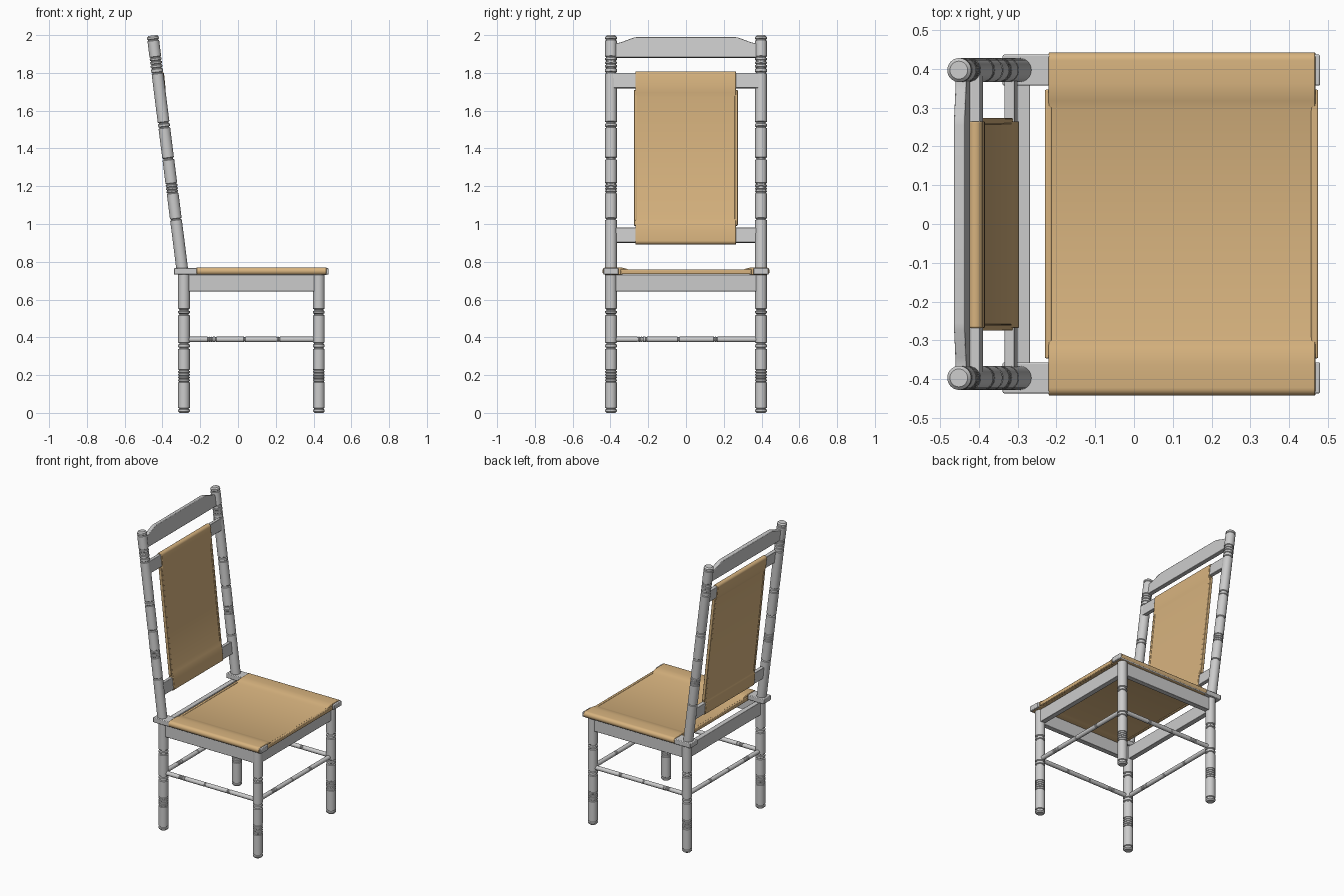
import bpy, bmesh, math
from mathutils import Vector, Matrix

if "Cube" in bpy.data.objects:
    bpy.data.objects.remove(bpy.data.objects["Cube"])

tan = bpy.data.materials.new("tan_fabric")
tan.diffuse_color = (0.68, 0.45, 0.21, 1)
tan.use_nodes = True
tan.node_tree.nodes["Principled BSDF"].inputs["Base Color"].default_value = tan.diffuse_color


def finish(bm, name, matrix=None, mat=None, bevel=0):
    bmesh.ops.recalc_face_normals(bm, faces=bm.faces)
    me = bpy.data.meshes.new(name)
    bm.to_mesh(me)
    bm.free()
    ob = bpy.data.objects.new(name, me)
    bpy.context.collection.objects.link(ob)
    if matrix:
        ob.matrix_world = matrix
    if mat:
        me.materials.append(mat)
    if bevel:
        m = ob.modifiers.new("bevel", 'BEVEL')
        m.width, m.segments, m.limit_method = bevel, 2, 'ANGLE'
    bpy.ops.object.select_all(action='DESELECT')
    ob.select_set(True)
    bpy.context.view_layer.objects.active = ob
    bpy.ops.object.shade_smooth_by_angle(angle=math.radians(32))
    return ob


def prism(name, pts, x0, x1, matrix=None, mat=None, bevel=0.003):
    """Closed (y, z) profile extruded along local x."""
    bm = bmesh.new()
    f = bm.faces.new([bm.verts.new((x0, y, z)) for y, z in pts])
    new = bmesh.ops.extrude_face_region(bm, geom=[f])["geom"]
    bmesh.ops.translate(bm, vec=(x1 - x0, 0, 0),
                        verts=[v for v in new if isinstance(v, bmesh.types.BMVert)])
    return finish(bm, name, matrix, mat, bevel)


def box(name, x, y, z, matrix=None, mat=None, bevel=0.003):
    pts = [(y[0], z[0]), (y[1], z[0]), (y[1], z[1]), (y[0], z[1])]
    return prism(name, pts, x[0], x[1], matrix, mat, bevel)


def turned(name, p0, p1, r, cuts, ends=(0, 0), sides=32):
    """Turned rod; cuts are (fraction, half width, depth); ends are rounded off."""
    p0, p1 = Vector(p0), Vector(p1)
    length = (p1 - p0).length
    prof = [(r - ends[0], 0), (r, ends[0])]
    for t, w, d in cuts:
        c = t * length
        prof += [(r, c - w), (r - d, c - w * .4), (r - d, c + w * .4), (r, c + w)]
    prof += [(r, length - ends[1]), (r - ends[1], length)]
    bm = bmesh.new()
    rings = []
    for rad, z in prof:
        rings.append([bm.verts.new((rad * math.cos(a), rad * math.sin(a), z))
                      for a in (2 * math.pi * i / sides for i in range(sides))])
    for a, b in zip(rings, rings[1:]):
        for i in range(sides):
            j = (i + 1) % sides
            bm.faces.new((a[i], a[j], b[j], b[i]))
    bm.faces.new(rings[0])
    bm.faces.new(rings[-1])
    bmesh.ops.remove_doubles(bm, verts=bm.verts, dist=1e-5)
    rot = (p1 - p0).to_track_quat('Z', 'Y').to_matrix().to_4x4()
    return finish(bm, name, Matrix.Translation(p0) @ rot)


def sling(name, half, roll, t, mid, off, x0, x1, matrix):
    """Fabric sheet wrapped in a fat roll at both ends, thin in the middle."""
    top = [(half - roll - .05, off + mid), (half - roll - .025, (off + mid + t) / 2 + .001),
           (half - roll, t - .001), (half - roll + .02, t)]
    bend = [(half - t + t * math.sin(a), t * math.cos(a))
            for a in (math.pi * i / 10 for i in range(11))]
    low = [(half - roll + .01, -t), (half - roll - .005, (off - mid - t) / 2),
           (half - roll - .02, off - mid)]
    right = top + bend + low
    left = [(-y, z) for y, z in reversed(right)]
    return prism(name, right + left, x0, x1, matrix, tan, .003)


LX, LY = (-.286, .428), .397      # leg positions
POST0, POST1 = Vector((-.294, 0, .75)), Vector((-.452, 0, 1.998))


def post_x(z):
    return POST0.x + (POST1.x - POST0.x) * (z - POST0.z) / (POST1.z - POST0.z)


# Legs
LEG_H = .735
leg_cuts = [(.022, .005, .006), (.165, .004, .004), (.18, .004, .004), (.195, .004, .004),
            (.21, .004, .004), (.225, .004, .004), (.343, .006, .006), (.367, .006, .006),
            (.522, .006, .006), (.545, .007, .007)]
leg_cuts = [(z / LEG_H, w, d) for z, w, d in leg_cuts]
for s, side in ((-1, "left"), (1, "right")):
    for x, end in zip(LX, ("back", "front")):
        turned(f"{end}_leg_{side}", (x, s * LY, 0), (x, s * LY, LEG_H), .031,
               leg_cuts, (.008, 0))

# Leaning back posts
post_cuts = [(1.025, .005, .006), (1.165, .004, .004), (1.18, .004, .004), (1.195, .004, .004),
             (1.212, .005, .005), (1.345, .007, .006), (1.512, .005, .005), (1.535, .006, .006),
             (1.80, .005, .005), (1.825, .005, .005), (1.845, .005, .005), (1.863, .005, .005),
             (1.882, .005, .005), (1.975, .005, .004)]
post_cuts = [((z - POST0.z) / (POST1.z - POST0.z), w, d) for z, w, d in post_cuts]
for s, side in ((-1, "left"), (1, "right")):
    turned(f"back_post_{side}", POST0 + Vector((0, s * LY, 0)),
           POST1 + Vector((0, s * LY, 0)), .031, post_cuts, (0, .008))

# Aprons, stretchers and seat rails
rod = [(.18, .004, .003), (.195, .004, .003), (.21, .004, .003), (.235, .004, .003),
       (.45, .005, .003), (.69, .004, .003), (.705, .004, .003)]
AZ, T, SZ = (.643, .732), .0175, .389
for s, side in ((-1, "left"), (1, "right")):
    y = s * LY
    box(f"side_apron_{side}", LX, (y - T, y + T), AZ)
    box(f"seat_rail_{side}", (-.339, .48), (y - .04, y + .04), (.732, .766), bevel=.004)
    turned(f"side_stretcher_{side}", (LX[0], y, SZ), (LX[1], y, SZ), .0145, rod, sides=16)
for x, end in zip(LX, ("back", "front")):
    box(f"{end}_apron", (x - T, x + T), (-LY, LY), AZ)
    turned(f"{end}_stretcher", (x, -LY, SZ), (x, LY, SZ), .0145, rod, sides=16)

# Seat sling with sewn hems at its front and back edges
sling("seat", .443, .10, .0205, .009, -.004, -.22, .468, Matrix.Translation((0, 0, .7505)))
for x, end in ((-.23, "back"), (.457, "front")):
    box(f"seat_hem_{end}", (x, x + .018), (-.347, .347), (.734, .759), mat=tan, bevel=.004)

# Backrest sling, in a tilted frame: local x across, y up the back, z forward
low, high = Vector((-.312, 0, .892)), Vector((-.411, 0, 1.808))
up = (high - low).normalized()
across = Vector((0, 1, 0))
fwd = across.cross(up)
M = Matrix((across, up, fwd)).transposed().to_4x4()
M.translation = (low + high) / 2
H = (high - low).length / 2
sling("backrest", H, .09, .018, .008, 0, -.268, .265, M)
for s, side in ((-1, "left"), (1, "right")):
    c = s * .266
    box(f"backrest_hem_{side}", (c - .009, c + .008), (-H + .10, H - .10), (-.0105, .0105),
        M, tan, .003)

# Slats that carry the backrest
for s, nm in ((-1, "lower"), (1, "upper")):
    c = s * (H - .049)
    box(f"{nm}_back_slat", (-.39, .39), (c - .04, c + .04), (-.0125, .0125), M)

# Shaped top rail
up = (POST1 - POST0).normalized()
M = Matrix((across.cross(up), across, up)).transposed().to_4x4()
M.translation = (post_x(1.88), 0, 1.88)
half = [(.385, 0), (.385, .077), (.365, .077), (.345, .081), (.275, .107), (.255, .109)]
prism("top_rail", half + [(-y, z) for y, z in reversed(half)], -.014, .014, M)
